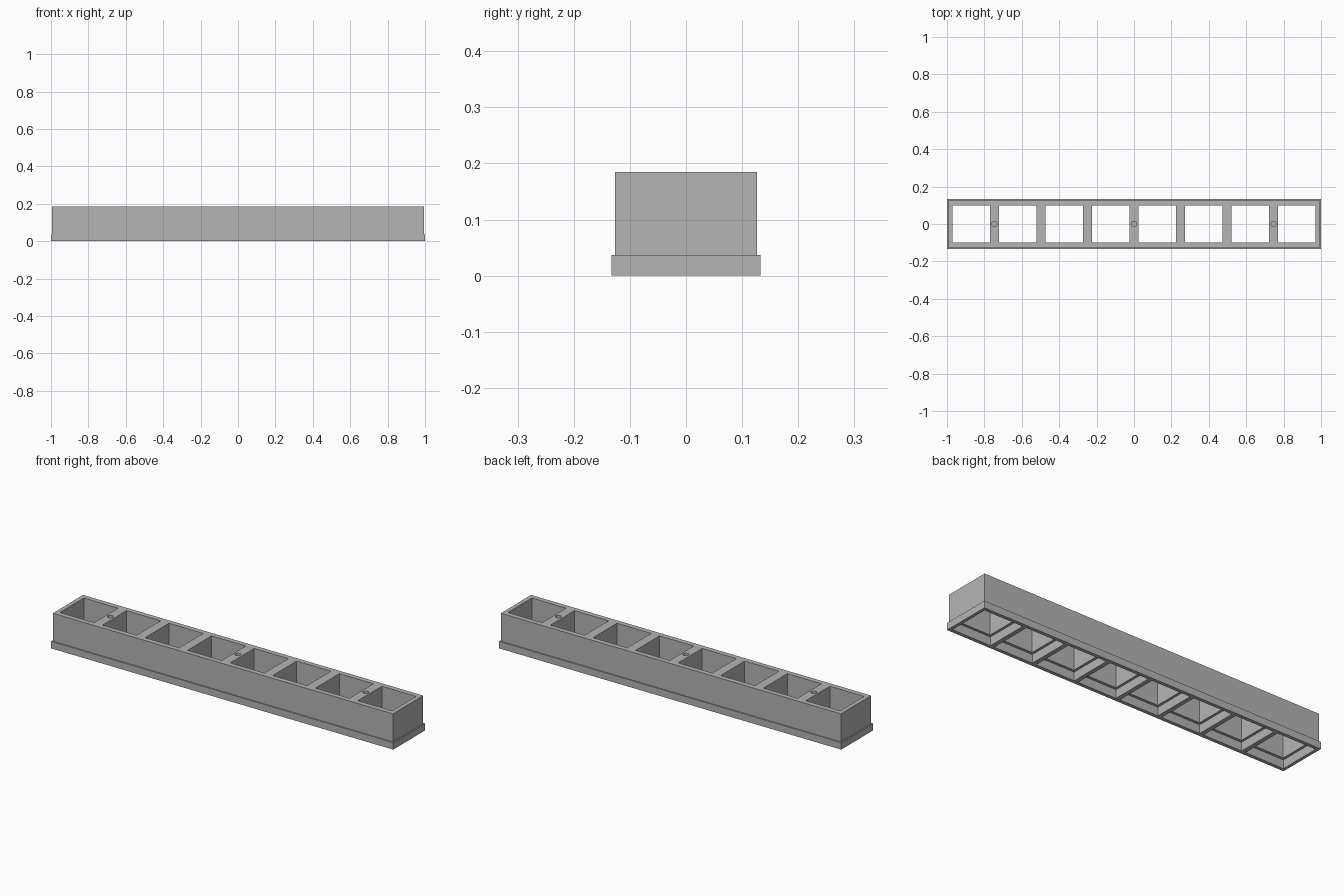
import bpy, bmesh
from mathutils import Matrix, Vector

if "Cube" in bpy.data.objects:
    bpy.data.objects.remove(bpy.data.objects["Cube"], do_unlink=True)

HEIGHT, FLANGE = 0.185, 0.037      # total height, foot flange height
HALF_Y, LIP = 0.1325, 0.0085       # flange half depth, flange overhang
PITCH, CELL = 0.2488, 0.2          # cell spacing and opening size
RECESS_X, RECESS_Y, RECESS_Z = 0.226, 0.228, 0.045
HOLE_R, HOLE_DEPTH = 0.014, 0.08

grey = bpy.data.materials.new("plain grey")
grey.use_nodes = True
grey.diffuse_color = (0.46, 0.46, 0.46, 1)
grey.node_tree.nodes["Principled BSDF"].inputs["Base Color"].default_value = grey.diffuse_color


def add_box(bm, centre, size):
    matrix = Matrix.Translation(centre) @ Matrix.Diagonal(Vector(size).to_4d())
    return bmesh.ops.create_cube(bm, size=1, matrix=matrix)


def make_object(name, bm):
    bmesh.ops.recalc_face_normals(bm, faces=bm.faces)
    mesh = bpy.data.meshes.new(name)
    bm.to_mesh(mesh)
    bm.free()
    mesh.materials.append(grey)
    obj = bpy.data.objects.new(name, mesh)
    bpy.context.collection.objects.link(obj)
    return obj


def cut(target, cutter):
    cutter.hide_render = True
    mod = target.modifiers.new(cutter.name, "BOOLEAN")
    mod.operation = "DIFFERENCE"
    mod.solver = "EXACT"
    mod.object = cutter
    bpy.context.view_layer.objects.active = target
    bpy.ops.object.modifier_apply(modifier=mod.name)
    bpy.data.objects.remove(cutter, do_unlink=True)


# Solid tray: flange with the body raised from its inset top face
bm = bmesh.new()
add_box(bm, (0, 0, FLANGE / 2), (2, 2 * HALF_Y, FLANGE))
bm.normal_update()
top = max(bm.faces, key=lambda f: f.calc_center_median().z)
bmesh.ops.inset_region(bm, faces=[top], thickness=LIP)
raised = bmesh.ops.extrude_face_region(bm, geom=[top])["geom"]
bmesh.ops.translate(bm, vec=(0, 0, HEIGHT - FLANGE),
                    verts=[v for v in raised if isinstance(v, bmesh.types.BMVert)])
bmesh.ops.delete(bm, geom=[top], context="FACES_ONLY")
tray = make_object("cell_tray", bm)

# Eight through cells, each with a wider recess underneath
cells, recesses = bmesh.new(), bmesh.new()
for i in range(8):
    x = (i - 3.5) * PITCH
    add_box(cells, (x, 0, HEIGHT / 2), (CELL, CELL, 1))
    add_box(recesses, (x, 0, 0), (RECESS_X, RECESS_Y, 2 * RECESS_Z))
cut(tray, make_object("cell_cutter", cells))
cut(tray, make_object("recess_cutter", recesses))

# Three blind screw holes in the dividers
holes = bmesh.new()
for i in (-3, 0, 3):
    bmesh.ops.create_cone(holes, cap_ends=True, segments=24, radius1=HOLE_R, radius2=HOLE_R,
                          depth=2 * HOLE_DEPTH, matrix=Matrix.Translation((i * PITCH, 0, HEIGHT)))
cut(tray, make_object("screw_hole_cutter", holes))

# Smooth hole walls, sharp edges elsewhere
tray.select_set(True)
bpy.context.view_layer.objects.active = tray
bpy.ops.object.shade_smooth_by_angle()
